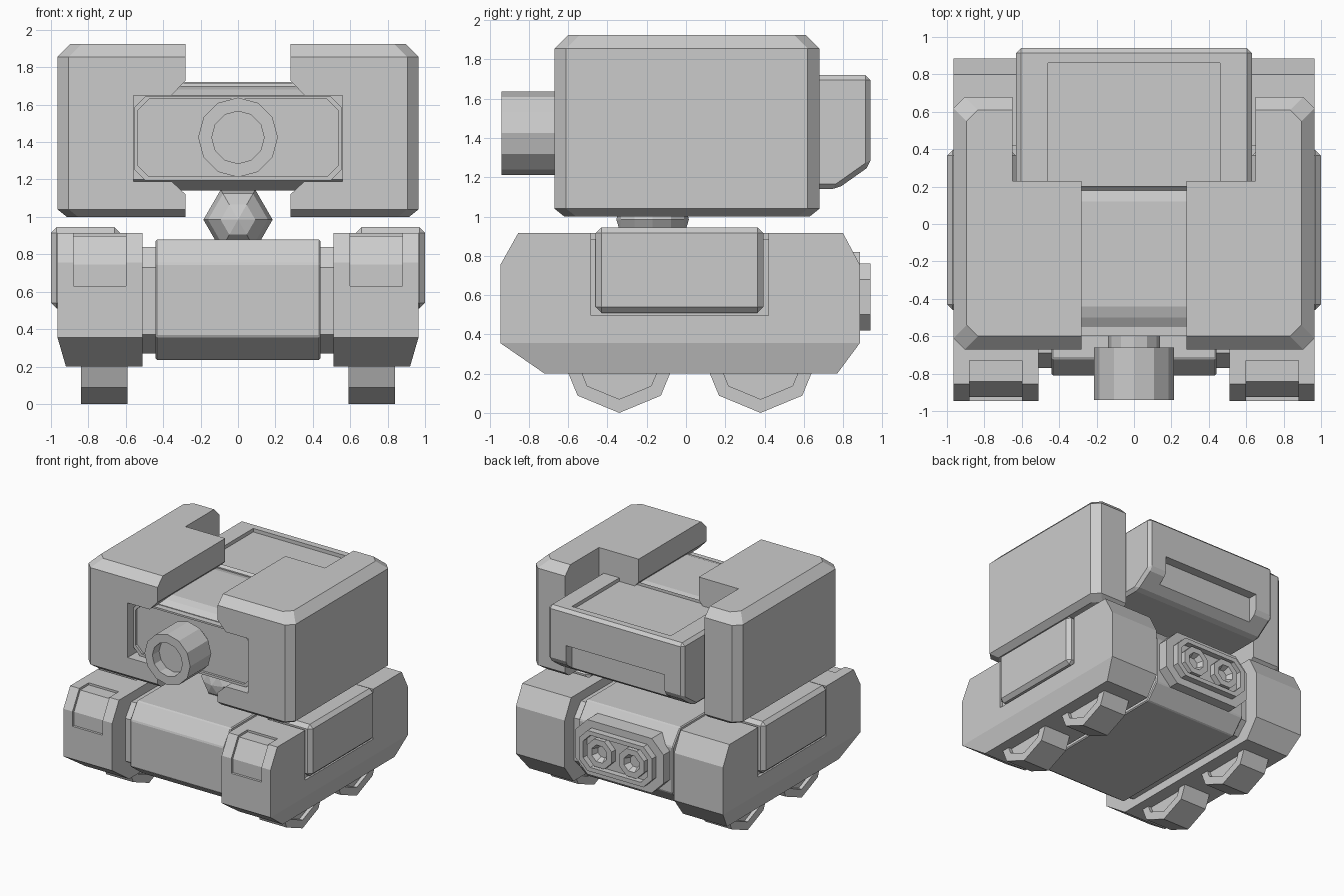
import bpy, bmesh, math
from mathutils import Vector

if "Cube" in bpy.data.objects:
    bpy.data.objects.remove(bpy.data.objects["Cube"])


def finish(name, bm):
    bmesh.ops.recalc_face_normals(bm, faces=bm.faces)
    me = bpy.data.meshes.new(name)
    bm.to_mesh(me)
    bm.free()
    ob = bpy.data.objects.new(name, me)
    bpy.context.collection.objects.link(ob)
    return ob


def prism(name, pts, axis, a, b, bevel=0):
    """Extrude a 2D outline along x (points are y,z) or y (points are x,z)."""
    place = (lambda p, d: (d, p[0], p[1])) if axis == 'x' else (lambda p, d: (p[0], d, p[1]))
    bm = bmesh.new()
    r0 = [bm.verts.new(place(p, a)) for p in pts]
    r1 = [bm.verts.new(place(p, b)) for p in pts]
    bm.faces.new(r0)
    bm.faces.new(r1)
    for i in range(len(pts)):
        j = (i + 1) % len(pts)
        bm.faces.new((r0[i], r0[j], r1[j], r1[i]))
    bmesh.ops.recalc_face_normals(bm, faces=bm.faces)
    if bevel:
        bmesh.ops.bevel(bm, geom=list(bm.edges), offset=bevel, segments=1, affect='EDGES')
    return finish(name, bm)


def box(name, x, y, z, bevel=0):
    return prism(name, [(y[0], z[0]), (y[1], z[0]), (y[1], z[1]), (y[0], z[1])], 'x', *x, bevel)


def hull(name, pts):
    bm = bmesh.new()
    for p in pts:
        bm.verts.new(p)
    bmesh.ops.convex_hull(bm, input=list(bm.verts))
    bmesh.ops.dissolve_limit(bm, angle_limit=0.01, verts=bm.verts, edges=bm.edges)
    return finish(name, bm)


def octo(x0, x1, y0, y1, c):
    return [(x0 + c, y0), (x1 - c, y0), (x1, y0 + c), (x1, y1 - c),
            (x1 - c, y1), (x0 + c, y1), (x0, y1 - c), (x0, y0 + c)]


def ngon(cx, cy, r, n, phase=0):
    return [(cx + r * math.sin(2 * math.pi * (i + phase) / n),
             cy + r * math.cos(2 * math.pi * (i + phase) / n)) for i in range(n)]


def cut(ob, *cutters):
    for c in cutters:
        m = ob.modifiers.new("cut", 'BOOLEAN')
        m.operation, m.solver, m.object = 'DIFFERENCE', 'EXACT', c
        bpy.context.view_layer.objects.active = ob
        bpy.ops.object.modifier_apply(modifier=m.name)
        bpy.data.objects.remove(c)
    return ob


def mirror(ob):
    ob.modifiers.new("mirror", 'MIRROR').use_axis = (True, False, False)
    return ob


# head side shells: chamfered block, C-shaped window, rear notch
pts = []
for z, i in ((1.0, .05), (1.04, 0), (1.855, 0), (1.925, .07)):
    pts += [(x, y, z) for x, y in octo(.05 + i, .965 - i, -.67 + i, .68 - i, .06)]
shell = hull("head_shell", pts)
window = [(-.2, .9), (.28, .9), (.28, 1.12), (.355, 1.19), (.56, 1.19), (.56, 1.65),
          (.355, 1.65), (.28, 1.73), (.28, 2.1), (-.2, 2.1)]
cut(shell, prism("window_cutter", window, 'y', -1, 1),
    box("notch_cutter", (-.3, .65), (.23, 1), (.9, 2.1)))
mirror(shell)

# head core between the shells, with octagonal face panel
prism("head_core", [(-.55, 1.2), (-.55, 1.65), (-.5, 1.68), (-.44, 1.70), (.12, 1.70), (.2, 1.68),
                    (.3, 1.68), (.3, 1.14), (-.44, 1.14)], 'x', -.6, .6)
panel = prism("face_panel", octo(-.555, .555, 1.195, 1.645, .06), 'y', -.6, -.5)
cut(panel, prism("panel_cutter", octo(-.535, .535, 1.215, 1.63, .06), 'y', -.7, -.58))

# head rear block with top panel recess and lower slot
rear = prism("head_rear", [(.18, 1.72), (.94, 1.72), (.94, 1.26), (.77, 1.14), (.18, 1.14)],
             'x', -.63, .63, .025)
cut(rear, box("top_cutter", (-.46, .46), (.2, .86), (1.69, 1.9)),
    box("slot_cutter", (-.46, .46), (.86, 1.1), (1.1, 1.42)))

# camera lens
prism("lens_neck", ngon(0, 1.425, .14, 12), 'y', -.7, -.55)
lens = prism("lens_barrel", ngon(0, 1.425, .213, 12), 'y', -.94, -.66)
cut(lens, prism("lens_cutter", ngon(0, 1.425, .14, 12), 'y', -1, -.85))

# neck ball, six-sided around the y axis
bm = bmesh.new()
bmesh.ops.create_uvsphere(bm, u_segments=6, v_segments=6, radius=.185)
for v in bm.verts:
    x, y, z = v.co
    v.co = Vector((y, z - .17, x + .985))
finish("neck_ball", bm)

# chassis body and the narrower side spacers
prism("chassis", [(-.81, .36), (-.81, .75), (-.72, .88), (.70, .88), (.80, .75), (.80, .36),
                  (.69, .235), (-.64, .235)], 'x', -.44, .44, .008)
prism("chassis_spacer", [(-.77, .37), (-.77, .73), (-.69, .84), (.67, .84), (.76, .73), (.76, .37),
                         (.66, .27), (-.61, .27)], 'x', -.55, .55)

# track pods, tapered at the bottom outside
upper = [(-.945, .355), (-.945, .755), (-.855, .915), (.8, .915), (.885, .755), (.885, .355)]
lower = [(-.72, .2), (.77, .2)]
pod = hull("track_pod", [(x, y, z) for x in (.51, .965) for y, z in upper]
           + [(x, y, z) for x in (.51, .92) for y, z in lower])
cut(pod,
    prism("nose_cutter", [(-1.1, .63), (-.925, .63), (-.925, .745), (-.842, .897), (-.73, .897),
                          (-.73, 1.1), (-1.1, 1.1)], 'x', .6, .88),
    box("side_gap_cutter", (.94, 1.1), (-.485, .42), (.495, 1.1)),
    box("top_gap_cutter", (.61, 1.1), (-.485, .42), (.885, 1.1)))
mirror(pod)

# side covers
mirror(box("side_cover", (.63, 1.0), (-.46, .395), (.51, .945), .03))

# octagonal wheels with recessed hubs
for label, y in (("front", -.34), ("rear", .38)):
    w = prism(label + "_wheel", ngon(y, .3, .3, 8), 'x', .59, .84)
    cut(w, prism("hub_cutter", ngon(y, .3, .23, 8), 'x', .81, 1),
        prism("hub_cutter", ngon(y, .3, .23, 8), 'x', .4, .62))
    mirror(w)

# rear exhaust plate with two nozzles
plate = prism("exhaust_plate", octo(-.41, .41, .36, .82, .11), 'y', .74, .885)
rim = prism("exhaust_rim", octo(-.34, .34, .42, .76, .08), 'y', .85, .94)
cut(rim, prism("rim_cutter", octo(-.30, .30, .455, .725, .065), 'y', .89, 1.1))
nozzle = prism("exhaust_nozzle", ngon(.15, .59, .125, 8, .5), 'y', .85, .94)
cut(nozzle, hull("nozzle_cutter", [(x, .96, z) for x, z in ngon(.15, .59, .085, 8, .5)]
                 + [(x, .87, z) for x, z in ngon(.15, .59, .04, 8, .5)]))
mirror(nozzle)
